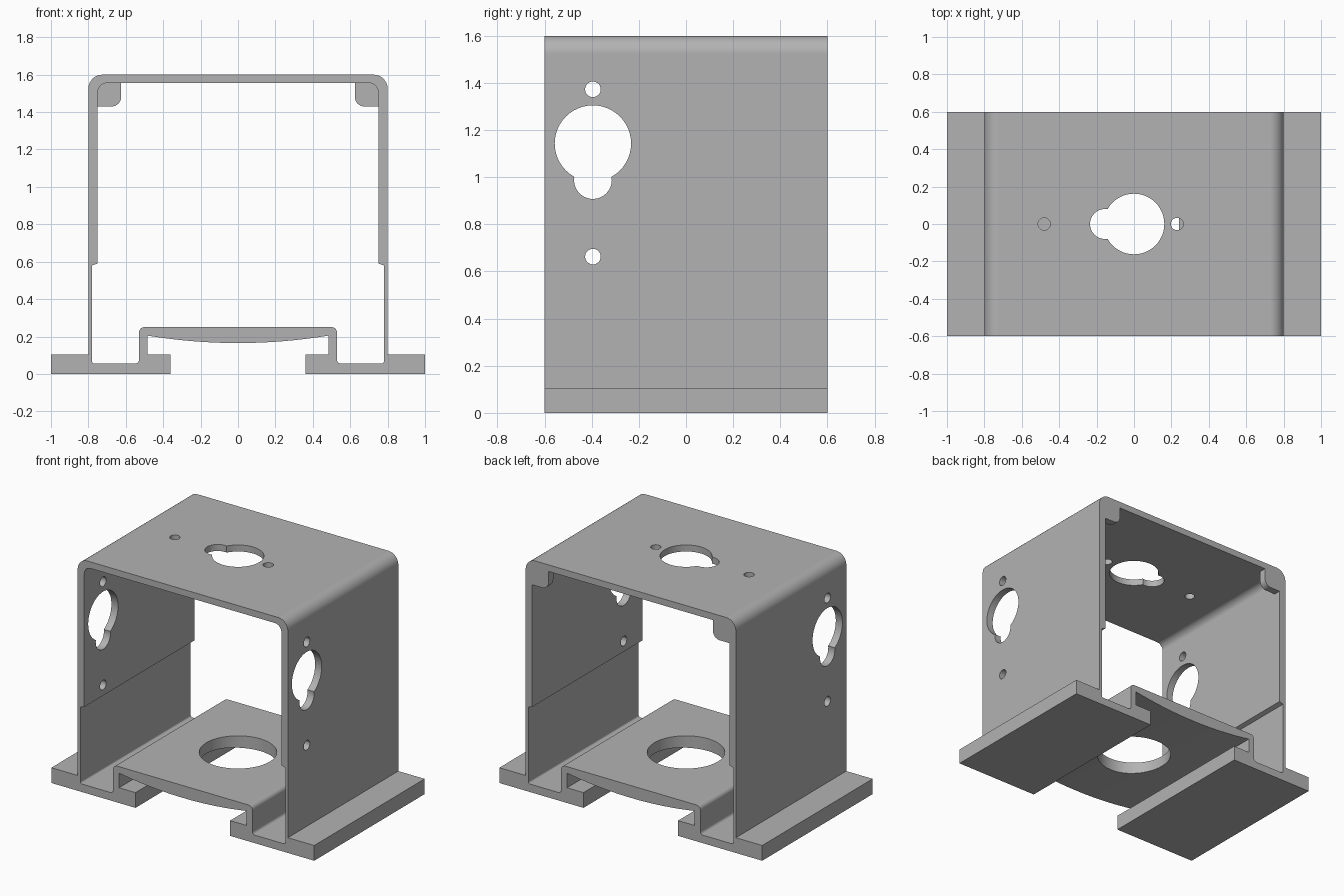
import bpy, bmesh, math
from mathutils import Vector, Matrix

cube = bpy.data.objects.get("Cube")
if cube:
    bpy.data.objects.remove(cube, do_unlink=True)

grey = bpy.data.materials.new("plain grey")
grey.use_nodes = True
grey.diffuse_color = (0.45, 0.45, 0.45, 1)
grey.node_tree.nodes["Principled BSDF"].inputs["Base Color"].default_value = grey.diffuse_color


def finish(bm, name):
    bmesh.ops.recalc_face_normals(bm, faces=bm.faces)
    mesh = bpy.data.meshes.new(name)
    bm.to_mesh(mesh)
    bm.free()
    mesh.materials.append(grey)
    obj = bpy.data.objects.new(name, mesh)
    bpy.context.collection.objects.link(obj)
    return obj


def rounded(corners, steps=8):
    """Turn (x, z, radius) right-angle corners into points with arcs."""
    pts = []
    for i, (x, z, r) in enumerate(corners):
        p = Vector((x, z))
        if r == 0:
            pts.append(p)
            continue
        a = (Vector(corners[i - 1][:2]) - p).normalized()
        b = (Vector(corners[(i + 1) % len(corners)][:2]) - p).normalized()
        for k in range(steps + 1):
            t = math.pi / 2 * k / steps
            pts.append(p + r * (a + b) - r * (b * math.cos(t) + a * math.sin(t)))
    return pts


def mirrored(half):
    return half + [(-x, z, r) for x, z, r in reversed(half)]


def prism(name, pts, y0, y1):
    bm = bmesh.new()
    face = bm.faces.new([bm.verts.new((p[0], y0, p[1])) for p in pts])
    new = bmesh.ops.extrude_face_region(bm, geom=[face])["geom"]
    bmesh.ops.translate(bm, vec=(0, y1 - y0, 0),
                        verts=[v for v in new if isinstance(v, bmesh.types.BMVert)])
    return finish(bm, name)


def cylinder(name, centre, radius, depth, axis):
    bm = bmesh.new()
    bmesh.ops.create_cone(bm, cap_ends=True, segments=48, radius1=radius,
                          radius2=radius, depth=depth)
    turn = Matrix.Rotation(math.pi / 2, 4, "Y") if axis == "x" else Matrix()
    bmesh.ops.transform(bm, matrix=Matrix.Translation(centre) @ turn, verts=bm.verts)
    return finish(bm, name)


def cut(target, cutter):
    mod = target.modifiers.new(cutter.name, "BOOLEAN")
    mod.operation = "DIFFERENCE"
    mod.solver = "EXACT"
    mod.object = cutter
    bpy.context.view_layer.objects.active = target
    bpy.ops.object.modifier_apply(modifier=mod.name)
    bpy.data.objects.remove(cutter, do_unlink=True)


def smooth(obj):
    bpy.ops.object.select_all(action="DESELECT")
    obj.select_set(True)
    bpy.context.view_layer.objects.active = obj
    bpy.ops.object.shade_smooth_by_angle(angle=math.radians(30))
    obj.modifiers.new("even_shading", "WEIGHTED_NORMAL").keep_sharp = True


# Outer section: bowed underside, slotted foot, flange, wall and roof
bow = [(0.485 * i / 10, 0.165 + 0.04 * (i / 10) ** 2, 0) for i in range(1, 11)]
outer = bow + [(0.485, 0.105, 0), (0.36, 0.105, 0), (0.36, 0, 0), (1, 0, 0),
               (1, 0.105, 0), (0.8, 0.105, 0), (0.8, 1.6, 0.075)]
frame = prism("bracket_frame", rounded(mirrored(outer)), -0.6, 0.6)

# Inner opening: raised bridge, floor channel, thin lower and thick upper wall
inner = [(0.53, 0.25, 0.03), (0.53, 0.055, 0.02), (0.78, 0.055, 0.012),
         (0.78, 0.58, 0), (0.75, 0.59, 0), (0.75, 1.555, 0.05)]
cut(frame, prism("opening", rounded(mirrored(inner)), -0.7, 0.7))

# Keyhole and screw holes: offset along the pattern, radius
pattern = [(0, 0.162), (-0.155, 0.08), (0.23, 0.033), (-0.48, 0.033)]
for offset, radius in pattern:
    cut(frame, cylinder("roof_hole", (offset, 0, 1.6), radius, 0.3, "z"))
    cut(frame, cylinder("wall_hole", (0, -0.395, 1.143 + offset), radius, 2, "x"))

# Large round hole through the bridge
cut(frame, cylinder("bridge_hole", (0, 0, 0.2), 0.242, 0.4, "z"))
smooth(frame)

# Rear corner gussets
for side, label in ((1, "left"), (-1, "right")):
    corners = [(0.75, 1.555, 0.05), (0.75, 1.43, 0), (0.625, 1.43, 0.05), (0.625, 1.555, 0)]
    pts = rounded([(side * x, z, r) for x, z, r in corners])
    smooth(prism(label + "_corner_gusset", pts, 0.55, 0.6))
